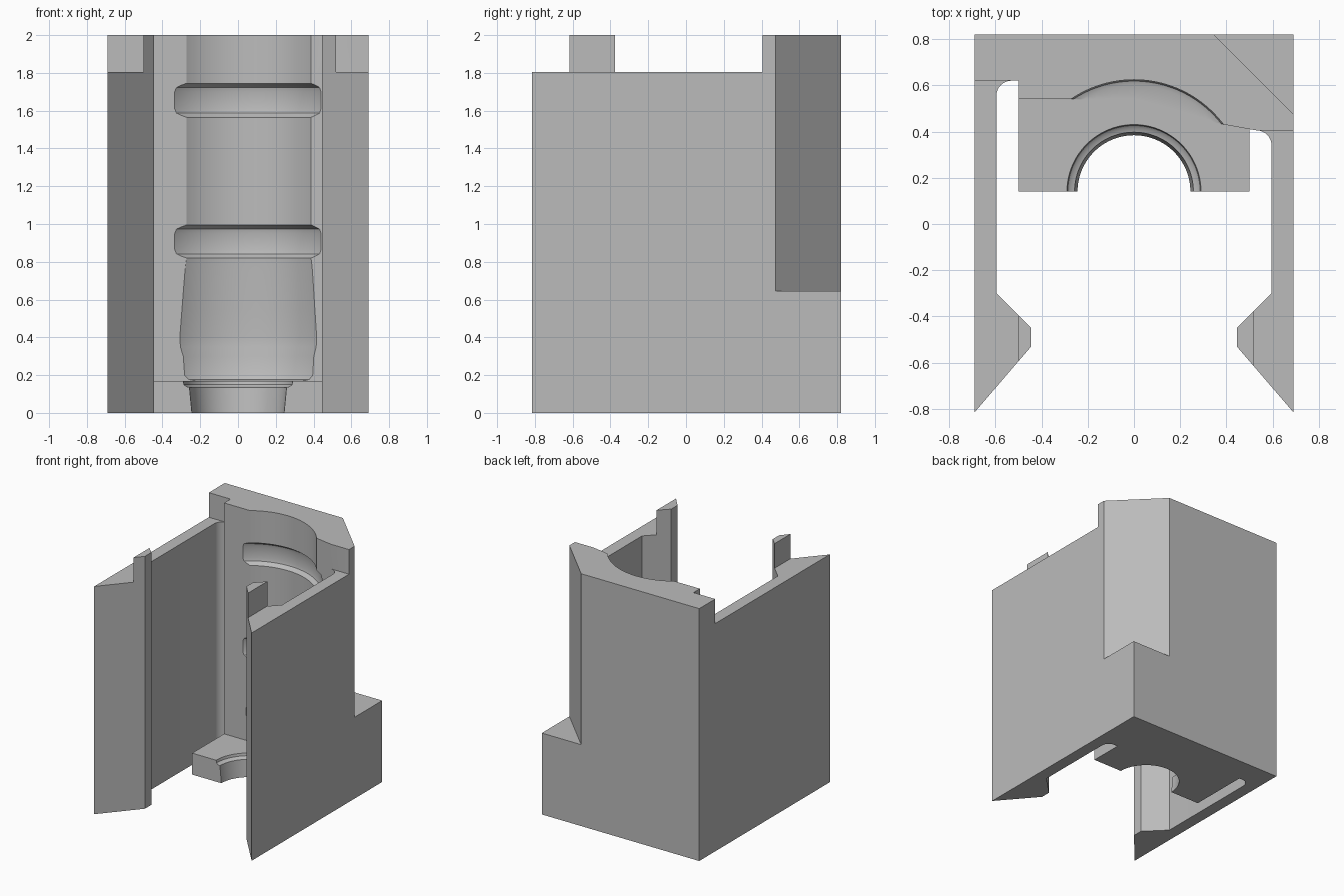
import bpy, bmesh, math

cube = bpy.data.objects.get("Cube")
if cube:
    bpy.data.objects.remove(cube, do_unlink=True)

grey = bpy.data.materials.new("plain grey")
grey.use_nodes = True
colour = (0.5, 0.5, 0.5, 1)
grey.diffuse_color = colour
grey.node_tree.nodes["Principled BSDF"].inputs["Base Color"].default_value = colour


def finish(bm, name):
    bmesh.ops.recalc_face_normals(bm, faces=bm.faces[:])
    mesh = bpy.data.meshes.new(name)
    bm.to_mesh(mesh)
    bm.free()
    mesh.materials.append(grey)
    obj = bpy.data.objects.new(name, mesh)
    bpy.context.collection.objects.link(obj)
    return obj


def prism(name, outline, low, high):
    bm = bmesh.new()
    face = bm.faces.new([bm.verts.new((x, y, low)) for x, y in outline])
    grown = bmesh.ops.extrude_face_region(bm, geom=[face])["geom"]
    verts = [g for g in grown if isinstance(g, bmesh.types.BMVert)]
    bmesh.ops.translate(bm, verts=verts, vec=(0, 0, high - low))
    return finish(bm, name)


def box(name, x0, x1, y0, y1, z0, z1):
    return prism(name, [(x0, y0), (x1, y0), (x1, y1), (x0, y1)], z0, z1)


def lathe(name, profile, centre_y, steps=128):
    bm = bmesh.new()
    rings = [[bm.verts.new((r * math.cos(math.tau * i / steps),
                            centre_y + r * math.sin(math.tau * i / steps), z))
              for i in range(steps)] for r, z in profile]
    for a, b in zip(rings, rings[1:]):
        for i in range(steps):
            j = (i + 1) % steps
            bm.faces.new((a[i], a[j], b[j], b[i]))
    bm.faces.new(rings[0])
    bm.faces.new(rings[-1])
    return finish(bm, name)


def fillet(cx, cy, r, start, end, steps=8):
    angles = [math.radians(start + (end - start) * i / steps) for i in range(steps + 1)]
    return [(cx + r * math.cos(a), cy + r * math.sin(a)) for a in angles]


def combine(target, tool, operation):
    mod = target.modifiers.new(operation, "BOOLEAN")
    mod.operation = operation
    mod.solver = "EXACT"
    mod.object = tool
    bpy.context.view_layer.objects.active = target
    bpy.ops.object.modifier_apply(modifier=mod.name)
    bpy.data.objects.remove(tool, do_unlink=True)


# Back block with two barbed clip arms
barb = [(0.69, -0.815), (0.445, -0.53), (0.445, -0.45), (0.595, -0.30)]
outline = [(-0.69, 0.82), *[(-x, y) for x, y in barb],
           *fillet(-0.53, 0.555, 0.065, 180, 90), (-0.5, 0.62),
           (-0.5, 0.54), (0.0, 0.54), (0.39, 0.43), (0.5, 0.41),
           *fillet(0.53, 0.34, 0.065, 90, 0), *reversed(barb), (0.69, 0.82)]
holder = prism("holder_body", outline, 0, 2)

# Lower the arm tops and cut the rear corner
combine(holder, box("left_top_cut", -1, -0.5, -1, 0.62, 1.805, 2.2), "DIFFERENCE")
combine(holder, box("right_top_cut", 0.52, 1, -1, 0.405, 1.805, 2.2), "DIFFERENCE")
corner = [(0.265, 0.9), (0.8, 0.365), (0.8, 0.9)]
combine(holder, prism("corner_cut", corner, 0.645, 2.2), "DIFFERENCE")

# Bottom shelf
combine(holder, box("shelf", -0.5, 0.5, 0.14, 0.7, 0, 0.17), "UNION")


# Round cavity with two grooves and a neck hole
def groove(low, high):
    return [(0.484, low - 0.01), (0.5, low), (0.516, low + 0.012), (0.522, low + 0.035),
            (0.522, high - 0.035), (0.516, high - 0.012), (0.5, high), (0.484, high + 0.01)]


profile = [(0.244, -0.1), (0.244, 0), (0.257, 0.135), (0.275, 0.14), (0.286, 0.15),
           (0.29, 0.17), (0.46, 0.17), (0.478, 0.177), (0.49, 0.2), (0.494, 0.3),
           (0.503, 0.35), (0.505, 0.4), (0.498, 0.55), (0.489, 0.75),
           *groove(0.83, 0.985), *groove(1.575, 1.735), (0.484, 2.1)]
combine(holder, lathe("cavity_cut", profile, 0.14), "DIFFERENCE")

# Smooth the curved walls, keep the edges sharp
bpy.ops.object.select_all(action="DESELECT")
holder.select_set(True)
bpy.context.view_layer.objects.active = holder
bpy.ops.object.shade_smooth_by_angle(angle=math.radians(30))
